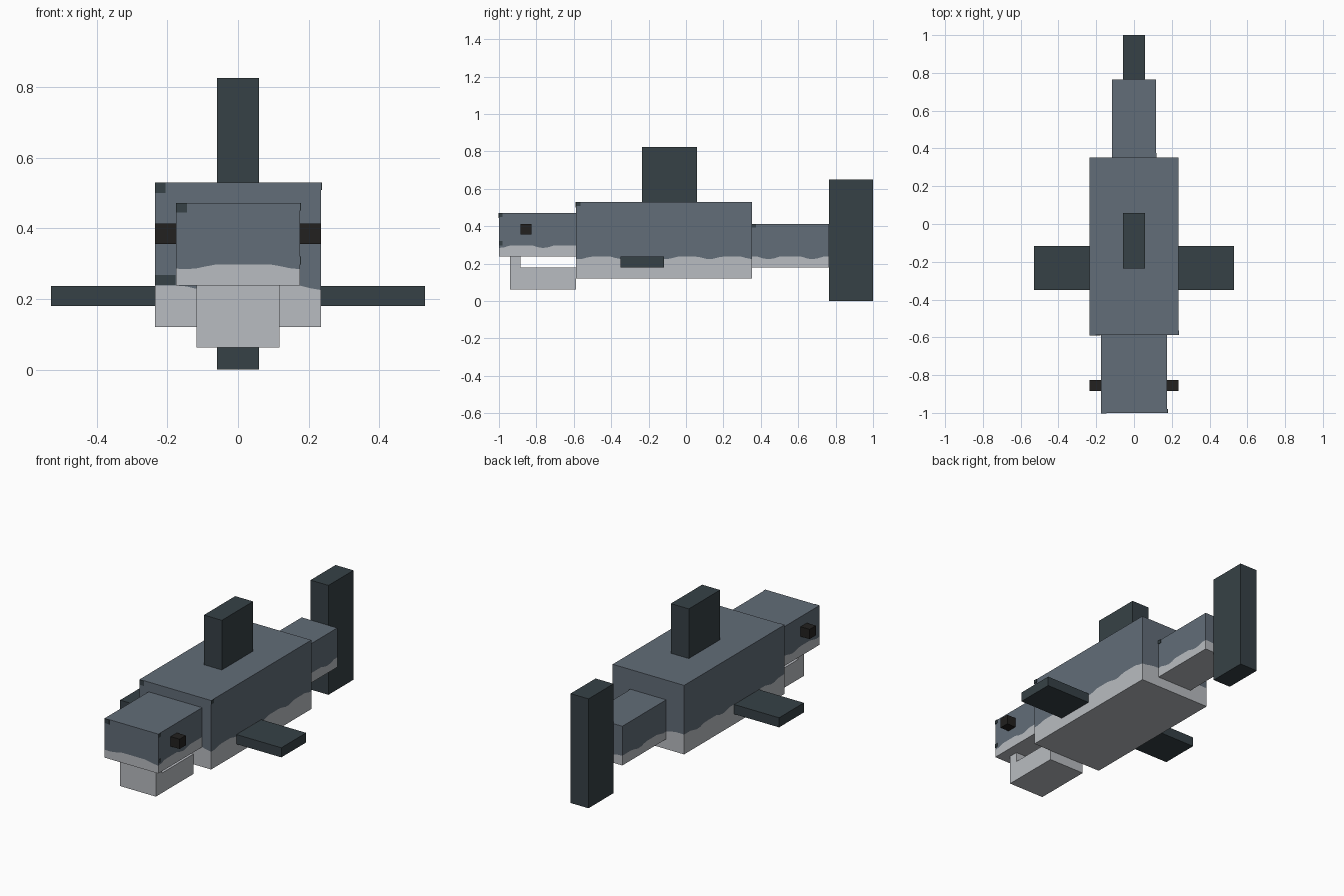
import bpy, bmesh, math

if "Cube" in bpy.data.objects:
    bpy.data.objects.remove(bpy.data.objects["Cube"])


def material(name, rgb):
    m = bpy.data.materials.new(name)
    m.diffuse_color = (*rgb, 1)
    m.use_nodes = True
    m.node_tree.nodes["Principled BSDF"].inputs["Base Color"].default_value = m.diffuse_color
    return m


SLATE = material("slate_blue", (0.122, 0.153, 0.188))
PALE = material("pale_grey", (0.485, 0.503, 0.533))
DARK = material("dark_fin", (0.037, 0.053, 0.061))
BLACK = material("eye_black", (0.016, 0.015, 0.014))


def finish(name, bm, mats):
    bmesh.ops.recalc_face_normals(bm, faces=bm.faces[:])
    me = bpy.data.meshes.new(name)
    bm.to_mesh(me)
    bm.free()
    for m in mats:
        me.materials.append(m)
    ob = bpy.data.objects.new(name, me)
    bpy.context.collection.objects.link(ob)
    return ob


def box(name, x, y, z, mat):
    """Plain block given by its (min, max) on each axis."""
    bm = bmesh.new()
    bmesh.ops.create_cube(bm, size=1)
    for v in bm.verts:
        v.co = [sum(r) / 2 + c * (r[1] - r[0]) for c, r in zip(v.co, (x, y, z))]
    return finish(name, bm, [mat])


def two_tone(name, hx, y, z, split, dip=0.014, step=0.03):
    """Block with a pale belly below a slightly wavy waterline."""
    corners = [(-hx, y[0]), (hx, y[0]), (hx, y[1]), (-hx, y[1])]
    ring = []
    for i, (ax, ay) in enumerate(corners):
        bx, by = corners[(i + 1) % 4]
        n = max(2, round(math.hypot(bx - ax, by - ay) / step))
        ring += [(ax + (bx - ax) * k / n, ay + (by - ay) * k / n) for k in range(n)]
    bm = bmesh.new()
    low, mid, top = [], [], []
    for px, py in ring:
        wave = split - dip * max(0, math.sin(27 * py + 19 * px))
        for rows, h in ((low, z[0]), (mid, wave), (top, z[1])):
            rows.append(bm.verts.new((px, py, h)))
    count = len(ring)
    for i in range(count):
        j = (i + 1) % count
        bm.faces.new((low[i], low[j], mid[j], mid[i])).material_index = 1
        bm.faces.new((mid[i], mid[j], top[j], top[i])).material_index = 0
    bm.faces.new(low).material_index = 1
    bm.faces.new(top).material_index = 0
    return finish(name, bm, [SLATE, PALE])


# Trunk, head and tail stalk
two_tone("body", 0.235, (-0.588, 0.353), (0.12, 0.53), 0.238)
two_tone("head", 0.176, (-1.0, -0.588), (0.238, 0.472), 0.298)
two_tone("tail_stalk", 0.117, (0.353, 0.765), (0.18, 0.413), 0.238)

# Lower jaw with raised front teeth
box("lower_jaw", (-0.118, 0.118), (-0.94, -0.588), (0.062, 0.18), PALE)
box("front_teeth", (-0.118, 0.118), (-0.94, -0.884), (0.18, 0.238), PALE)

# Fins on the centre line
box("dorsal_fin", (-0.059, 0.059), (-0.236, 0.058), (0.53, 0.825), DARK)
box("tail_fin", (-0.059, 0.059), (0.765, 1.0), (0.0, 0.65), DARK)

# Paired side fins and eyes
for side, s in (("left", -1), ("right", 1)):
    box("side_fin_" + side, sorted((s * 0.235, s * 0.53)), (-0.35, -0.117),
        (0.18, 0.237), DARK)
    box("eye_" + side, sorted((s * 0.176, s * 0.235)), (-0.884, -0.825),
        (0.355, 0.413), BLACK)

# Small dark skin marks as thin plates: front faces, then right-hand faces
T = 0.003
for i, (x, y, z) in enumerate([
        ((-0.235, -0.205), -0.588, (0.50, 0.53)),
        ((-0.235, -0.177), -0.588, (0.24, 0.268)),
        ((-0.176, -0.145), -1.0, (0.445, 0.472))]):
    box(f"front_mark_{i}", x, (y - T, y), z, DARK)
for i, (x, y, z) in enumerate([
        (0.235, (-0.588, -0.565), (0.508, 0.53)),
        (0.176, (-1.0, -0.98), (0.45, 0.472)),
        (0.176, (-1.0, -0.98), (0.298, 0.32)),
        (0.117, (0.353, 0.375), (0.392, 0.413))]):
    box(f"side_mark_{i}", (x, x + T), y, z, DARK)
